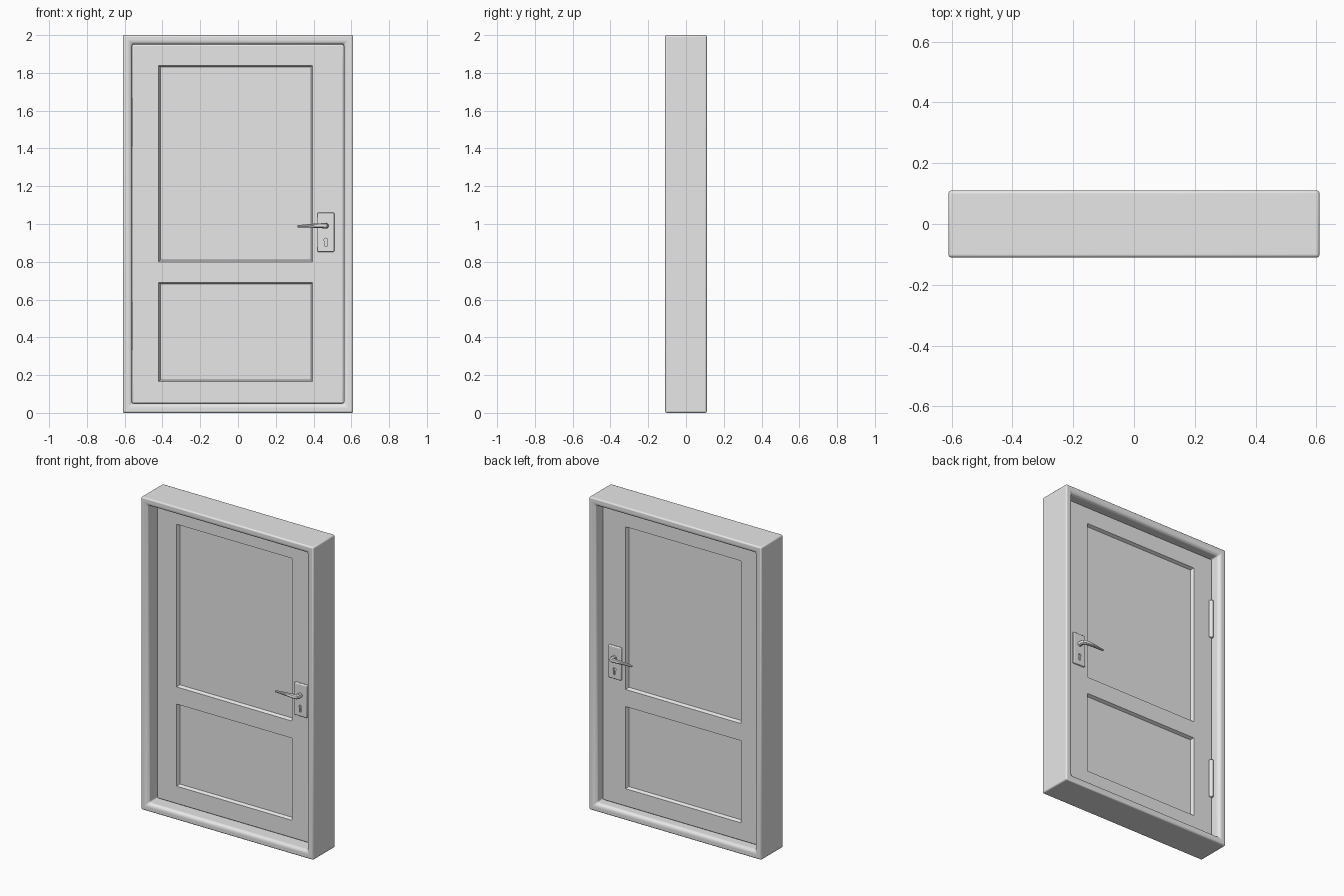
import bpy, bmesh, math

if "Cube" in bpy.data.objects:
    bpy.data.objects.remove(bpy.data.objects["Cube"])

grey = bpy.data.materials.new("light_grey")
grey.diffuse_color = (0.8, 0.8, 0.8, 1)
grey.use_nodes = True
grey.node_tree.nodes["Principled BSDF"].inputs["Base Color"].default_value = grey.diffuse_color


def finish(obj, bevel=0.0, segments=3, limit=30):
    obj.data.materials.append(grey)
    if bevel:
        m = obj.modifiers.new("soft_edges", 'BEVEL')
        m.width, m.segments = bevel, segments
        m.limit_method, m.angle_limit = 'ANGLE', math.radians(limit)
    bpy.ops.object.select_all(action='DESELECT')
    obj.select_set(True)
    bpy.context.view_layer.objects.active = obj
    bpy.ops.object.shade_smooth_by_angle(angle=math.radians(35))
    return obj


def from_bmesh(name, bm):
    bmesh.ops.recalc_face_normals(bm, faces=bm.faces[:])
    me = bpy.data.meshes.new(name)
    bm.to_mesh(me)
    bm.free()
    obj = bpy.data.objects.new(name, me)
    bpy.context.collection.objects.link(obj)
    return obj


def box(name, lo, hi, bevel):
    bm = bmesh.new()
    bmesh.ops.create_cube(bm, size=1)
    for v in bm.verts:
        v.co = [(a + b) / 2 + c * (b - a) for a, b, c in zip(lo, hi, v.co)]
    return finish(from_bmesh(name, bm), bevel)


# Frame: a closed profile (inset from the outer edge, y) swept round a rectangle
W, H = 0.61, 2.0
profile = [(0, -0.11), (0.036, -0.11), (0.05, -0.096),
           (0.05, 0.096), (0.036, 0.11), (0, 0.11)]
bm = bmesh.new()
rings = []
for d, y in profile:
    rings.append([bm.verts.new((x, y, z)) for x, z in
                  ((-W + d, d), (W - d, d), (W - d, H - d), (-W + d, H - d))])
for i, a in enumerate(rings):
    b = rings[(i + 1) % len(rings)]
    for k in range(4):
        n = (k + 1) % 4
        bm.faces.new((a[k], a[n], b[n], b[k]))
finish(from_bmesh("door_frame", bm), 0.009)

# Door leaf: a grid slab whose two panel cells are sunk on both sides
FRONT, BACK = -0.02, 0.045
xs = [-0.5595, -0.42, 0.395, 0.5595]
zs = [0.0505, 0.165, 0.69, 0.80, 1.84, 1.9495]
bm = bmesh.new()
sheets = [[[bm.verts.new((x, y, z)) for z in zs] for x in xs] for y in (FRONT, BACK)]
panels = []
for g in sheets:
    for i in range(len(xs) - 1):
        for j in range(len(zs) - 1):
            f = bm.faces.new((g[i][j], g[i + 1][j], g[i + 1][j + 1], g[i][j + 1]))
            if i == 1 and j in (1, 3):
                panels.append(f)
f, b = sheets
for j in range(len(zs) - 1):
    for i in (0, -1):
        bm.faces.new((f[i][j], f[i][j + 1], b[i][j + 1], b[i][j]))
for i in range(len(xs) - 1):
    for j in (0, -1):
        bm.faces.new((f[i][j], f[i + 1][j], b[i + 1][j], b[i][j]))
bmesh.ops.recalc_face_normals(bm, faces=bm.faces[:])
bmesh.ops.inset_individual(bm, faces=panels, thickness=0.012, depth=-0.02)
finish(from_bmesh("door_leaf", bm), 0.008, 3, 85)

# Handles: plate with a keyhole, and a tapered lever, on both sides
PX, PZ = 0.465, 0.955
for side, face, s in (("front", FRONT, -1), ("back", BACK, 1)):
    ys = sorted((face - s * 0.005, face + s * 0.014))
    plate = box(side + "_handle_plate", (0.42, ys[0], 0.853), (0.51, ys[1], 1.06), 0.005)

    # keyhole cutter: round top with a straight slot below
    bm = bmesh.new()
    pts = [(0.010 * math.cos(math.radians(a)), 0.010 * math.sin(math.radians(a)))
           for a in range(-60, 241, 25)]
    pts += [(-0.005, -0.035), (0.005, -0.035)]
    near = [bm.verts.new((PX + x, face + s * 0.006, 0.915 + z)) for x, z in pts]
    far = [bm.verts.new((PX + x, face + s * 0.03, 0.915 + z)) for x, z in pts]
    bm.faces.new(near)
    bm.faces.new(far)
    for k in range(len(pts)):
        n = (k + 1) % len(pts)
        bm.faces.new((near[k], near[n], far[n], far[k]))
    cutter = from_bmesh(side + "_keyhole_cutter", bm)
    cutter.hide_render = True
    cutter.display_type = 'WIRE'
    cut = plate.modifiers.new("keyhole", 'BOOLEAN')
    cut.operation, cut.object, cut.solver = 'DIFFERENCE', cutter, 'EXACT'

    # lever: stem out of the plate, bend, then a taper towards the hinge side
    path = [(0.465, 0.0, 0.99, 1.0), (0.465, 0.036, 0.99, 1.0), (0.461, 0.046, 0.99, 1.0),
            (0.45, 0.051, 0.991, 0.95), (0.40, 0.052, 0.991, 0.75), (0.34, 0.05, 0.989, 0.5),
            (0.315, 0.049, 0.988, 0.4)]
    cu = bpy.data.curves.new(side + "_lever", 'CURVE')
    cu.dimensions, cu.bevel_depth, cu.bevel_resolution = '3D', 0.015, 3
    cu.use_fill_caps = True
    sp = cu.splines.new('POLY')
    sp.points.add(len(path) - 1)
    for p, (x, d, z, r) in zip(sp.points, path):
        p.co = (x, face + s * d, z, 1)
        p.radius = r
    lever = bpy.data.objects.new(side + "_lever", cu)
    bpy.context.collection.objects.link(lever)
    bpy.ops.object.select_all(action='DESELECT')
    lever.select_set(True)
    bpy.context.view_layer.objects.active = lever
    bpy.ops.object.convert(target='MESH')
    finish(bpy.context.object)

# Hinge barrels on the back
for name, z in (("lower_hinge", 0.46), ("upper_hinge", 1.54)):
    bpy.ops.mesh.primitive_cylinder_add(vertices=16, radius=0.013, depth=0.25,
                                        location=(-0.55, 0.049, z))
    bpy.context.object.name = name
    finish(bpy.context.object, 0.003, 2)
